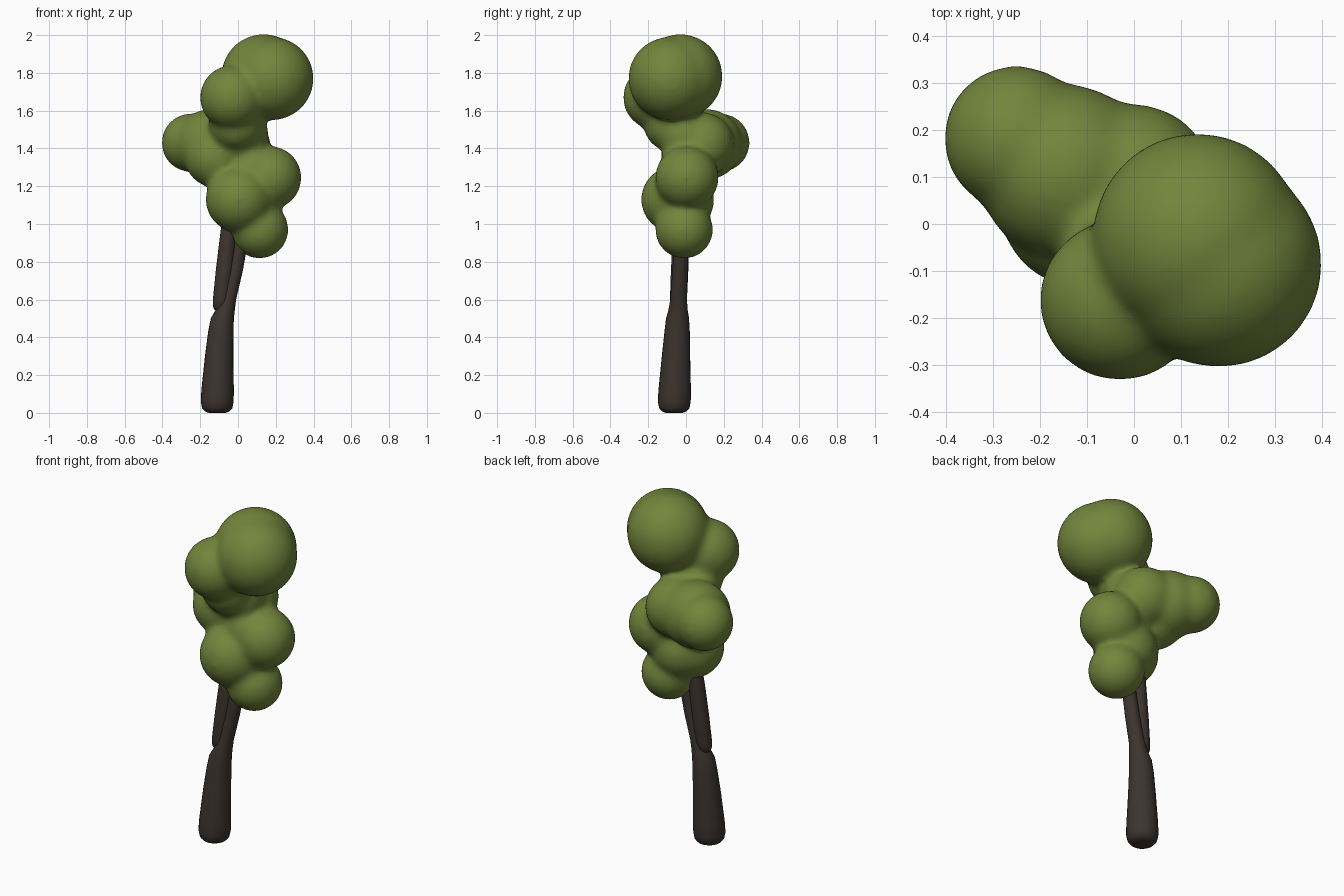
import bpy, bmesh, math
from mathutils import Matrix


def material(name, rgb):
    m = bpy.data.materials.new(name)
    m.diffuse_color = (*rgb, 1)
    return m


def add_object(name, bm, mat):
    me = bpy.data.meshes.new(name)
    bmesh.ops.recalc_face_normals(bm, faces=bm.faces[:])
    for f in bm.faces:
        f.smooth = True
    bm.to_mesh(me)
    bm.free()
    me.materials.append(mat)
    ob = bpy.data.objects.new(name, me)
    bpy.context.collection.objects.link(ob)
    return ob


def limb(name, rings, mat, sides=24):
    """Loft round sections given as (x, y, z, radius)."""
    bm = bmesh.new()
    loops = []
    for x, y, z, r in rings:
        loops.append([bm.verts.new((x + r * math.cos(2 * math.pi * i / sides),
                                    y + r * math.sin(2 * math.pi * i / sides), z))
                      for i in range(sides)])
    for a, b in zip(loops, loops[1:]):
        for i in range(sides):
            j = (i + 1) % sides
            bm.faces.new((a[i], a[j], b[j], b[i]))
    bm.faces.new(loops[0][::-1])
    bm.faces.new(loops[-1])
    return add_object(name, bm, mat)


bark = material("bark", (0.045, 0.034, 0.029))
leaf = material("leaf", (0.17, 0.235, 0.045))

# Main trunk, rounded foot, leaning right as it rises
limb("trunk", [
    (-0.110, -0.062, 0.000, 0.045), (-0.110, -0.062, 0.008, 0.065),
    (-0.110, -0.062, 0.025, 0.080), (-0.110, -0.062, 0.060, 0.087),
    (-0.108, -0.060, 0.120, 0.086), (-0.100, -0.053, 0.300, 0.075),
    (-0.091, -0.047, 0.430, 0.067), (-0.083, -0.045, 0.500, 0.061),
    (-0.068, -0.042, 0.545, 0.051), (-0.054, -0.039, 0.600, 0.044),
    (-0.015, -0.032, 0.750, 0.040), (0.005, -0.028, 0.850, 0.038),
    (0.030, -0.020, 1.000, 0.034), (0.040, -0.010, 1.100, 0.020)], bark)

# Side branch running up beside the trunk
limb("branch", [
    (-0.098, -0.042, 0.540, 0.016), (-0.096, -0.042, 0.547, 0.030),
    (-0.093, -0.041, 0.565, 0.040), (-0.088, -0.040, 0.600, 0.045),
    (-0.072, -0.034, 0.750, 0.046), (-0.056, -0.028, 0.900, 0.044),
    (-0.045, -0.020, 1.050, 0.036), (-0.040, -0.010, 1.150, 0.020)], bark)

# Foliage clumps (x, y, z, radius), fused into one soft mass
clumps = [
    (0.135, -0.030, 1.782, 0.218), (0.180, -0.085, 1.770, 0.215),   # crown
    (-0.030, -0.162, 1.670, 0.166), (-0.010, -0.080, 1.530, 0.140),  # front lobe
    (0.015, -0.010, 1.470, 0.142),                                  # core
    (-0.250, 0.182, 1.430, 0.150), (-0.145, 0.110, 1.422, 0.182),   # back left lobe
    (-0.120, 0.030, 1.355, 0.158), (0.000, 0.085, 1.420, 0.165),
    (0.168, 0.005, 1.245, 0.163), (0.080, 0.000, 1.290, 0.140),     # right lobe
    (0.005, -0.062, 1.130, 0.171), (0.040, -0.020, 1.130, 0.165),   # front lower lobe
    (0.114, -0.010, 0.970, 0.148)]                                  # lowest lobe
bm = bmesh.new()
for x, y, z, r in clumps:
    bmesh.ops.create_icosphere(bm, subdivisions=4, radius=r + 0.006,
                               matrix=Matrix.Translation((x, y, z)))
foliage = add_object("foliage", bm, leaf)
rm = foliage.modifiers.new("fuse", 'REMESH')
rm.mode = 'VOXEL'
rm.voxel_size = 0.014
rm.use_smooth_shade = True
sm = foliage.modifiers.new("soften", 'SMOOTH')
sm.factor = 0.5
sm.iterations = 24
